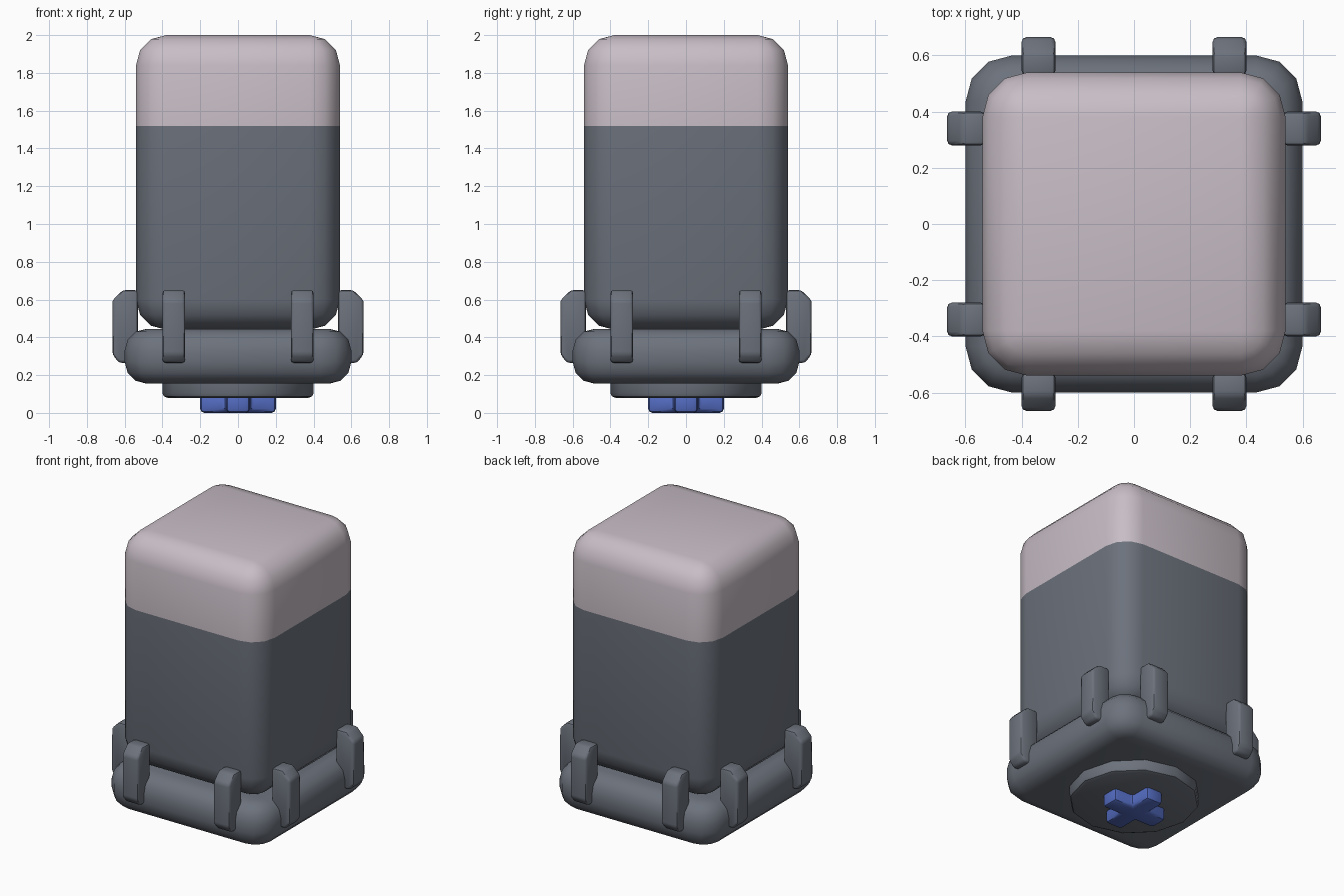
import bpy, bmesh, math
from mathutils import Matrix

if "Cube" in bpy.data.objects:
    bpy.data.objects.remove(bpy.data.objects["Cube"])


def material(name, rgb):
    m = bpy.data.materials.new(name)
    m.diffuse_color = (*rgb, 1)
    m.use_nodes = True
    m.node_tree.nodes["Principled BSDF"].inputs["Base Color"].default_value = m.diffuse_color
    return m


GREY = material("slate grey", (0.15, 0.168, 0.202))
PINK = material("pale pink", (0.58, 0.515, 0.565))
BLUE = material("blue", (0.085, 0.145, 0.52))


def finish(bm, name, *mats):
    bmesh.ops.recalc_face_normals(bm, faces=bm.faces)
    me = bpy.data.meshes.new(name)
    bm.to_mesh(me)
    bm.free()
    ob = bpy.data.objects.new(name, me)
    bpy.context.collection.objects.link(ob)
    for m in mats:
        me.materials.append(m)
    bpy.ops.object.select_all(action='DESELECT')
    ob.select_set(True)
    bpy.context.view_layer.objects.active = ob
    bpy.ops.object.shade_smooth_by_angle(angle=math.radians(40))
    return ob


def rounded_box(half, z0, z1, corner, edge, cuts=(), n=3):
    """Stack of rounded-square rings with rounded top and bottom edges."""
    arc = [(edge * (1 - math.sin(i * math.pi / 2 / n)),
            edge * (1 - math.cos(i * math.pi / 2 / n))) for i in range(n + 1)]
    levels = [(inset, z0 + dz) for inset, dz in arc]
    levels += [(0, z) for z in cuts]
    levels += [(inset, z1 - dz) for inset, dz in reversed(arc)]
    bm = bmesh.new()
    rings = []
    for inset, z in levels:
        c, r = half - corner, max(corner - inset, 0)
        ring = []
        for q in range(4):
            mid = (q + 0.5) * math.pi / 2
            sx, sy = math.copysign(c, math.cos(mid)), math.copysign(c, math.sin(mid))
            for i in range(n + 1):
                a = (q + i / n) * math.pi / 2
                ring.append(bm.verts.new((sx + r * math.cos(a), sy + r * math.sin(a), z)))
        rings.append(ring)
    for lo, hi in zip(rings, rings[1:]):
        for i in range(len(lo)):
            j = (i + 1) % len(lo)
            bm.faces.new((lo[i], lo[j], hi[j], hi[i]))
    bm.faces.new(rings[0][::-1])
    bm.faces.new(rings[-1])
    bmesh.ops.remove_doubles(bm, verts=bm.verts, dist=1e-4)
    return bm


def prism(points, depth, axis_map, bevel, edge_rule=lambda e: True):
    """Extrude a 2D outline and soften its edges."""
    bm = bmesh.new()
    f = bm.faces.new([bm.verts.new(axis_map(u, v, 0)) for u, v in points])
    ext = bmesh.ops.extrude_face_region(bm, geom=[f])
    move = axis_map(0, 0, depth) - axis_map(0, 0, 0)
    bmesh.ops.translate(bm, vec=move,
                        verts=[g for g in ext["geom"] if isinstance(g, bmesh.types.BMVert)])
    bmesh.ops.recalc_face_normals(bm, faces=bm.faces)
    bmesh.ops.bevel(bm, geom=[e for e in bm.edges if edge_rule(e)], offset=bevel,
                    segments=2, profile=0.5, affect='EDGES', clamp_overlap=True)
    return bm


def vec(x, y, z):
    return Matrix.Translation((x, y, z)).to_translation()


# tall body with the pale cap above the colour line
SPLIT = 1.52
bm = rounded_box(0.54, 0.44, 2.0, 0.16, 0.16, cuts=(SPLIT,))
for f in bm.faces:
    f.material_index = int(f.calc_center_median().z > SPLIT)
finish(bm, "body", GREY, PINK)

# wide base collar
finish(rounded_box(0.60, 0.155, 0.445, 0.165, 0.115), "base_collar", GREY)

# two clips on each of the four sides
CLIP = [(0.53, 0.265), (0.63, 0.265), (0.665, 0.31), (0.665, 0.595),
        (0.61, 0.65), (0.53, 0.65)]
for side in range(4):
    for k, pos in enumerate((-0.34, 0.34)):
        bm = prism(CLIP, 0.12, lambda u, v, d: vec(u, pos - 0.06 + d, v), 0.016)
        bmesh.ops.rotate(bm, verts=bm.verts, cent=(0, 0, 0),
                         matrix=Matrix.Rotation(side * math.pi / 2, 3, 'Z'))
        finish(bm, f"clip_{side * 2 + k + 1}", GREY)

# round foot disc
disc = [(0.40 * math.cos(i * math.pi / 6), 0.40 * math.sin(i * math.pi / 6)) for i in range(12)]
bm = prism(disc, 0.10, lambda u, v, d: vec(u, v, 0.08 + d), 0.025,
           lambda e: all(v.co.z < 0.1 for v in e.verts))
finish(bm, "foot_disc", GREY)

# blue cross-shaped stem end
W, L = 0.062, 0.20
cross = []
for q in range(4):
    c, s = round(math.cos(q * math.pi / 2)), round(math.sin(q * math.pi / 2))
    for x, y in ((W, -W), (L, -W), (L, W)):
        cross.append((x * c - y * s, x * s + y * c))
bm = prism(cross, 0.10, lambda u, v, d: vec(u, v, d), 0.022)
finish(bm, "cross_stem", BLUE)
